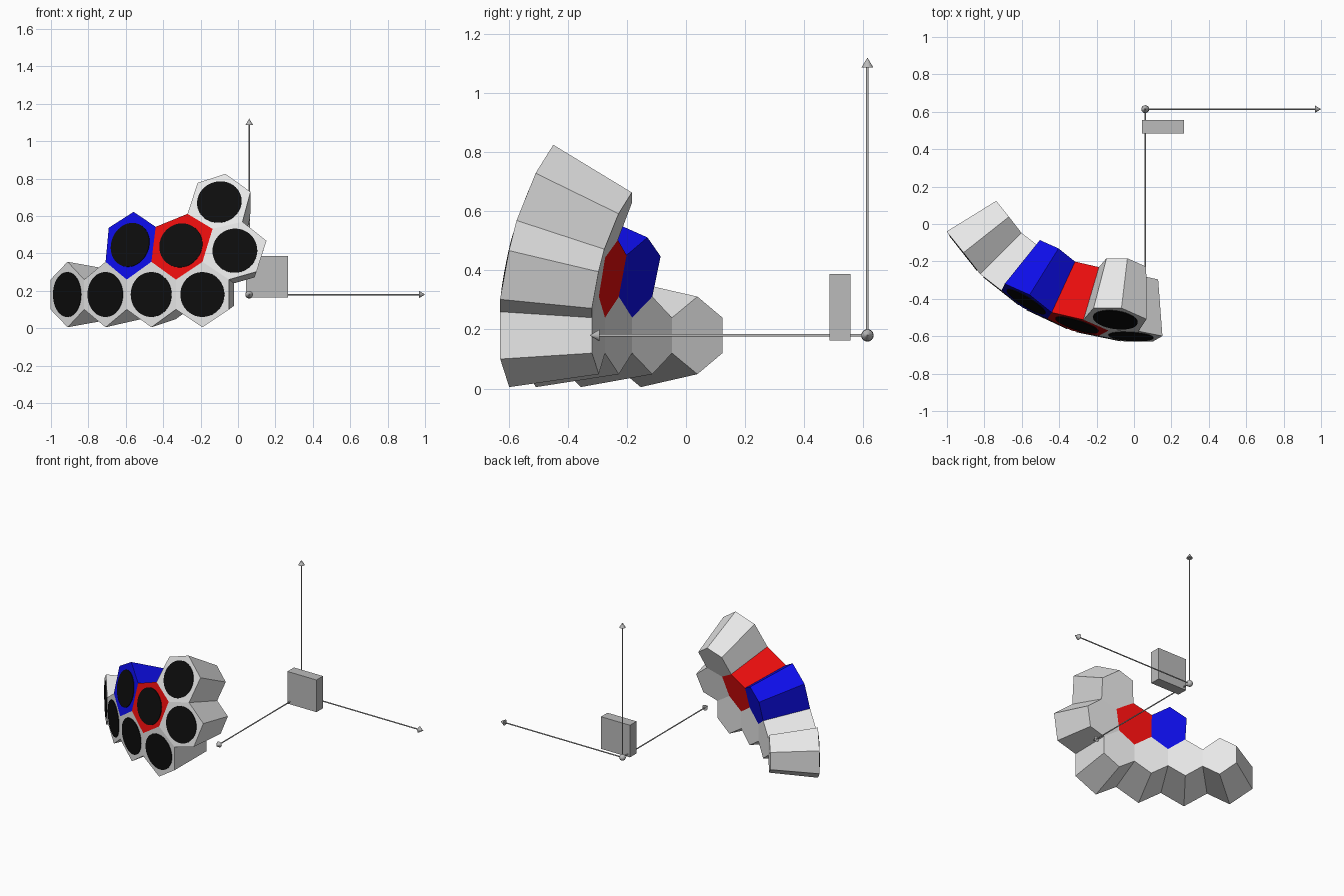
import bpy, bmesh, math
from mathutils import Vector

if "Cube" in bpy.data.objects:
    bpy.data.objects.remove(bpy.data.objects["Cube"], do_unlink=True)

CENTRE = Vector((0.06, 0.614, 0.18))   # all cells point at this spot
R_OUT, TAPER = 1.25, 0.75              # outer radius, inner/outer ratio
STEP = math.radians(13.35)             # angle between neighbouring cells


def material(name, rgb):
    m = bpy.data.materials.new(name)
    m.use_nodes = True
    m.diffuse_color = (*rgb, 1)
    m.node_tree.nodes["Principled BSDF"].inputs["Base Color"].default_value = (*rgb, 1)
    return m


WHITE = material("white", (0.8, 0.8, 0.8))
RED = material("red", (0.8, 0.004, 0.004))
BLUE = material("blue", (0.004, 0.004, 0.8))
BLACK = material("black", (0.004, 0.004, 0.004))
GREY = material("grey", (0.5, 0.5, 0.5))


def finish(bm, name, mat, smooth=False):
    bmesh.ops.recalc_face_normals(bm, faces=bm.faces)
    me = bpy.data.meshes.new(name)
    bm.to_mesh(me)
    bm.free()
    me.materials.append(mat)
    ob = bpy.data.objects.new(name, me)
    bpy.context.collection.objects.link(ob)
    if smooth:
        for p in me.polygons:
            p.use_smooth = True
    return ob


def on_sphere(x, z):
    """Offset from CENTRE of the front sphere point seen at x, z."""
    dx, dz = x - CENTRE.x, z - CENTRE.z
    return Vector((dx, -math.sqrt(R_OUT ** 2 - dx * dx - dz * dz), dz))


def rod(name, start, end, r1, r2, mat, sides):
    """Cylinder or cone between two points."""
    start, end = Vector(start), Vector(end)
    d = end - start
    bm = bmesh.new()
    bmesh.ops.create_cone(bm, cap_ends=True, segments=sides, radius1=r1,
                          radius2=r2, depth=d.length)
    bmesh.ops.rotate(bm, verts=bm.verts, matrix=d.to_track_quat('Z', 'Y').to_matrix())
    bmesh.ops.translate(bm, verts=bm.verts, vec=(start + end) / 2)
    return finish(bm, name, mat)


def cell(name, corners, mat):
    """Tapered hexagonal cell with a black disc on its outer face."""
    offs = [on_sphere(x, z) for x, z in corners]
    bm = bmesh.new()
    outer = [bm.verts.new(CENTRE + o) for o in offs]
    inner = [bm.verts.new(CENTRE + o * TAPER) for o in offs]
    bm.faces.new(outer)
    bm.faces.new(inner[::-1])
    for i in range(6):
        j = (i + 1) % 6
        bm.faces.new((outer[i], inner[i], inner[j], outer[j]))
    finish(bm, name, mat)
    mid = sum(offs, Vector()) / 6
    n = mid.normalized()
    rod(name + "_disc", CENTRE + mid - n * 0.003, CENTRE + mid + n * 0.004,
        0.12, 0.12, BLACK, 40)


def az_point(az, dz):
    return (CENTRE.x + math.sqrt(R_OUT ** 2 - dz * dz) * math.sin(az), CENTRE.z + dz)


# bottom row of four cells
for k in range(4):
    a = math.radians(-51.7) + k * STEP
    h = STEP / 2
    cell(f"bottom_cell_{k + 1}",
         [az_point(a, 0.175), az_point(a + h, 0.08), az_point(a + h, -0.08),
          az_point(a, -0.175), az_point(a - h, -0.08), az_point(a - h, 0.08)], WHITE)

# upper cells, sharing corners
low = [az_point(math.radians(-51.7) + k * STEP, 0.175) for k in range(4)]
dip = [az_point(math.radians(-51.7) + (k + 0.5) * STEP, 0.08) for k in range(4)]
blue_red = (-0.44, 0.542)
red_top, red_white = (-0.27, 0.611), (-0.136, 0.531)
white_top = (0.024, 0.569)
cell("blue_cell", [(-0.558, 0.622), blue_red, low[2], dip[1], low[1], (-0.691, 0.537)], BLUE)
cell("red_cell", [red_top, red_white, low[3], dip[2], low[2], blue_red], RED)
cell("right_cell", [white_top, (0.152, 0.467), (0.099, 0.302), dip[3], low[3], red_white], WHITE)
cell("top_cell", [(-0.067, 0.825), (0.067, 0.729), white_top, red_white, red_top,
                  (-0.216, 0.777)], WHITE)

# axis arrows from the centre
for name, d in (("x", (1, 0, 0)), ("y", (0, -1, 0)), ("z", (0, 0, 1))):
    d = Vector(d)
    rod(f"{name}_arrow_shaft", CENTRE, CENTRE + d * 0.91, 0.004, 0.004, GREY, 12)
    rod(f"{name}_arrow_tip", CENTRE + d * 0.907, CENTRE + d * 0.94, 0.02, 0, GREY, 16)

# ball at the centre
bm = bmesh.new()
bmesh.ops.create_uvsphere(bm, u_segments=24, v_segments=12, radius=0.021)
bmesh.ops.translate(bm, verts=bm.verts, vec=CENTRE)
finish(bm, "centre_ball", GREY, smooth=True)

# upright block beside the centre
bm = bmesh.new()
bmesh.ops.create_cube(bm, size=1)
bmesh.ops.scale(bm, verts=bm.verts, vec=(0.224, 0.072, 0.224))
bmesh.ops.translate(bm, verts=bm.verts, vec=(0.154, 0.521, 0.275))
finish(bm, "block", GREY)
